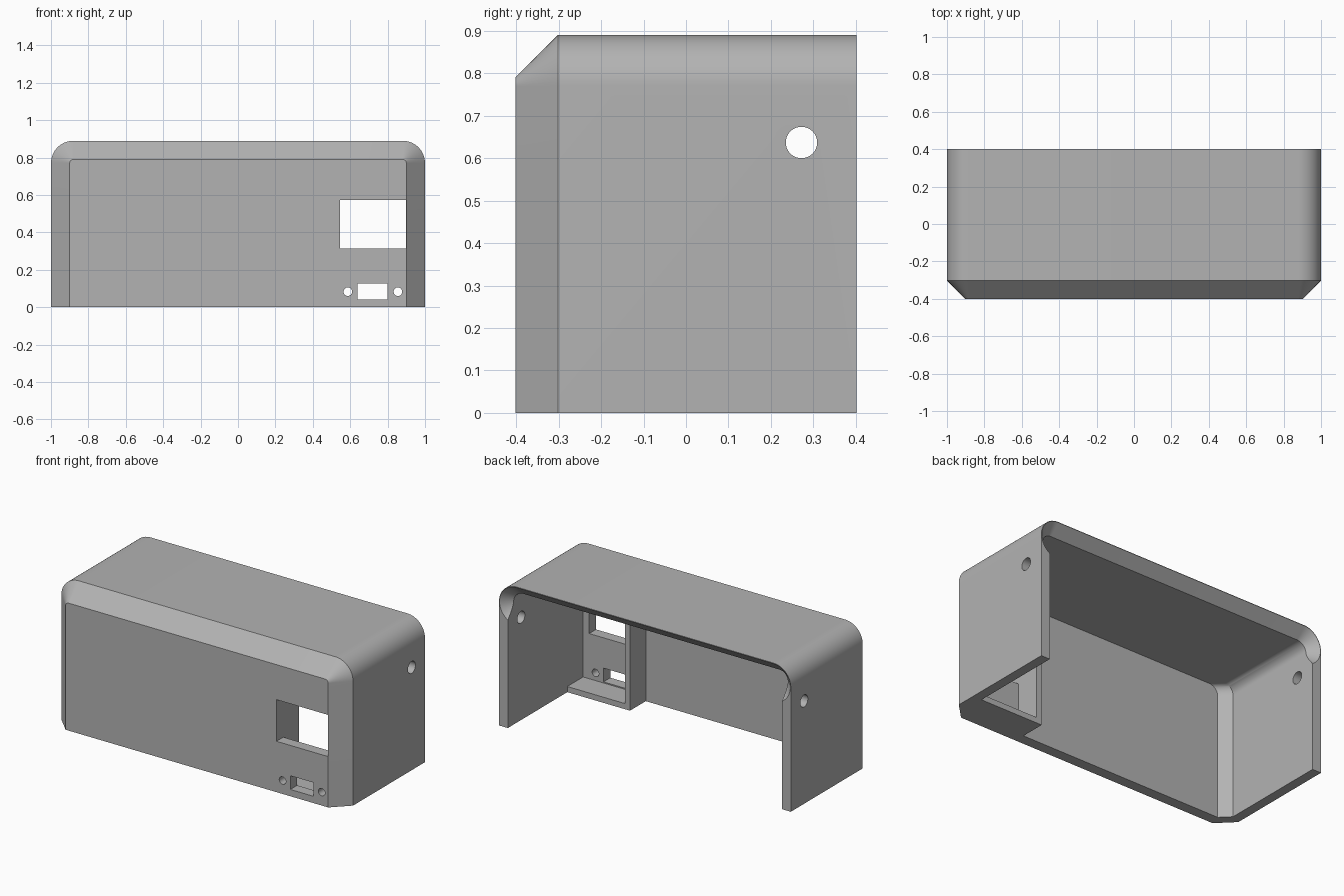
import bpy, bmesh
from math import sin, cos, pi, radians

old = bpy.data.objects.get("Cube")
if old:
    bpy.data.objects.remove(old)

grey = bpy.data.materials.new("plain grey")
grey.use_nodes = True
COLOUR = (0.45, 0.45, 0.45, 1)
grey.diffuse_color = COLOUR
grey.node_tree.nodes["Principled BSDF"].inputs["Base Color"].default_value = COLOUR


def finish(name, bm):
    bmesh.ops.recalc_face_normals(bm, faces=bm.faces)
    mesh = bpy.data.meshes.new(name)
    bm.to_mesh(mesh)
    bm.free()
    mesh.materials.append(grey)
    obj = bpy.data.objects.new(name, mesh)
    bpy.context.collection.objects.link(obj)
    return obj


def arc(cx, cz, r, start, end, steps=16):
    angles = [radians(start + (end - start) * i / steps) for i in range(steps + 1)]
    return [(cx + r * cos(a), cz + r * sin(a)) for a in angles]


def arch(left, right, bottom, top, r):
    """Outline with a square bottom and rounded top corners."""
    return ([(left, bottom), (right, bottom)]
            + arc(right - r, top - r, r, 0, 90)
            + arc(left + r, top - r, r, 90, 180))


def capsule(half, cz, r):
    return arc(half, cz, r, -90, 90, 32) + arc(-half, cz, r, 90, 270, 32)


def loft(name, sections):
    """Skin a solid through (y, outline) sections."""
    bm = bmesh.new()
    rings = [[bm.verts.new((x, y, z)) for x, z in pts] for y, pts in sections]
    n = len(rings[0])
    for a, b in zip(rings, rings[1:]):
        for i in range(n):
            j = (i + 1) % n
            bm.faces.new((a[i], a[j], b[j], b[i]))
    bm.faces.new(rings[0])
    bm.faces.new(rings[-1])
    return finish(name, bm)


def box(name, x0, x1, y0, y1, z0, z1):
    pts = [(x0, z0), (x1, z0), (x1, z1), (x0, z1)]
    return loft(name, [(y0, pts), (y1, pts)])


def rod(name, cx, cz, r, y0, y1):
    pts = arc(cx, cz, r, 0, 360 - 360 / 32, 31)
    return loft(name, [(y0, pts), (y1, pts)])


def cut(target, cutter):
    mod = target.modifiers.new("cut", 'BOOLEAN')
    mod.object = cutter
    mod.operation = 'DIFFERENCE'
    mod.solver = 'EXACT'
    bpy.context.view_layer.objects.active = target
    bpy.ops.object.modifier_apply(modifier=mod.name)
    bpy.data.objects.remove(cutter)


# Outer body: rounded top corners and a chamfered front rim
shell = loft("enclosure_shell", [
    (0.402, arch(-1, 1, 0, 0.89, 0.12)),
    (-0.302, arch(-1, 1, 0, 0.89, 0.12)),
    (-0.402, arch(-0.9, 0.9, 0, 0.79, 0.02))])

# Hollow interior, open at the back and the bottom
cut(shell, loft("cavity", [
    (0.5, arch(-0.94, 0.94, -0.1, 0.825, 0.06)),
    (-0.275, arch(-0.94, 0.94, -0.1, 0.825, 0.06)),
    (-0.335, arch(-0.88, 0.94, -0.1, 0.825, 0.06))]))

# Bevelled rear rim that ends in conical corners
cut(shell, loft("rear_bevel", [
    (0.404, capsule(0.88, 0.77, 0.119)),
    (0.295, capsule(0.88, 0.77, 0.01))]))

# Display window, connector slot and its two screw holes
cut(shell, box("window", 0.545, 0.898, -0.5, -0.2, 0.315, 0.573))
cut(shell, box("slot", 0.64, 0.8, -0.5, -0.2, 0.042, 0.127))
for x in (0.587, 0.855):
    cut(shell, rod("screw_hole", x, 0.083, 0.023, -0.5, -0.2))

# Cross hole through both side walls
drill = rod("side_hole", 0, 0, 0.037, -1.2, 1.2)
drill.rotation_euler.z = pi / 2
drill.location = (0, 0.272, 0.637)
bpy.context.view_layer.update()
cut(shell, drill)

# Partition and shelf around the electronics bay
box("bay_partition", 0.51, 0.545, -0.345, -0.18, 0, 0.835)
box("bay_shelf", 0.545, 0.95, -0.34, -0.18, 0, 0.035)

bpy.ops.object.select_all(action='DESELECT')
shell.select_set(True)
bpy.context.view_layer.objects.active = shell
bpy.ops.object.shade_smooth_by_angle(angle=radians(25))
